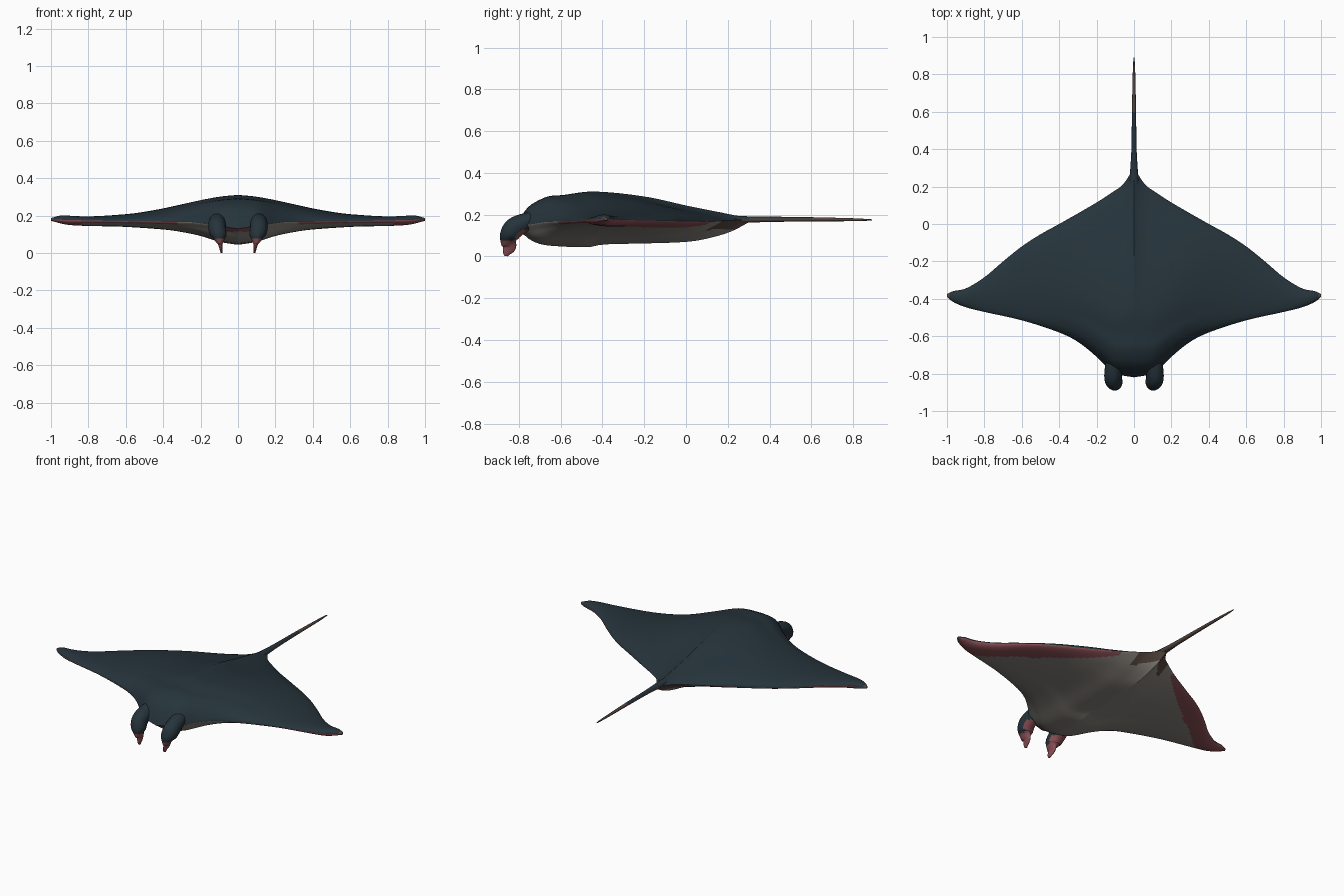
import bpy, bmesh, math
from mathutils import Vector

old = bpy.data.objects.get("Cube")
if old:
    bpy.data.objects.remove(old, do_unlink=True)


def material(name, rgb):
    mat = bpy.data.materials.new(name)
    mat.use_nodes = True
    colour = (*rgb, 1)
    mat.diffuse_color = colour
    mat.node_tree.nodes["Principled BSDF"].inputs["Base Color"].default_value = colour
    return mat


SLATE, BELLY, PINK, BROWN = range(4)
MATERIALS = [
    material("slate_blue", (0.019, 0.034, 0.044)),
    material("belly_grey", (0.25, 0.23, 0.205)),
    material("muted_pink", (0.24, 0.075, 0.085)),
    material("dark_brown", (0.09, 0.06, 0.05)),
]


def curve(points, v):
    """Smooth curve through (position, value) pairs."""
    last = len(points) - 1
    if v <= points[0][0]:
        return points[0][1]
    if v >= points[last][0]:
        return points[last][1]

    def slope(i):
        a, b = points[max(i - 1, 0)], points[min(i + 1, last)]
        return (b[1] - a[1]) / (b[0] - a[0])

    i = max(k for k in range(last) if points[k][0] <= v)
    (x0, y0), (x1, y1) = points[i], points[i + 1]
    h = x1 - x0
    s = (v - x0) / h
    bend = s * s * (3 - 2 * s)
    return (y0 + (y1 - y0) * bend + h * slope(i) * s * (1 - s) ** 2
            - h * slope(i + 1) * s * s * (1 - s))


def lerp(a, b, f):
    return a + (b - a) * f


def finish(name, bm, rule):
    """Turn a bmesh into a smooth object coloured by a face rule."""
    bmesh.ops.recalc_face_normals(bm, faces=bm.faces)
    bm.normal_update()
    for face in bm.faces:
        face.smooth = True
        face.material_index = rule(face)
    mesh = bpy.data.meshes.new(name)
    bm.to_mesh(mesh)
    bm.free()
    for mat in MATERIALS:
        mesh.materials.append(mat)
    obj = bpy.data.objects.new(name, mesh)
    bpy.context.collection.objects.link(obj)
    return obj


# Outline of one half, from the middle to the wing tip
LEADING = [(0, -0.82), (0.1, -0.8), (0.14, -0.77), (0.2, -0.71), (0.3, -0.63),
           (0.4, -0.58), (0.6, -0.515), (0.8, -0.47), (0.9, -0.445),
           (0.97, -0.415), (1, -0.39)]
TRAILING = [(0, 0.32), (0.02, 0.27), (0.06, 0.21), (0.1, 0.18), (0.2, 0.115),
            (0.4, 0), (0.5, -0.055), (0.6, -0.12), (0.7, -0.2), (0.8, -0.285),
            (0.9, -0.345), (0.97, -0.36), (1, -0.375)]
# Highest and lowest point across the span
CREST = [(0, 0.311), (0.1, 0.302), (0.2, 0.285), (0.3, 0.263), (0.4, 0.24),
         (0.5, 0.221), (0.6, 0.208), (0.8, 0.196), (0.95, 0.2), (1, 0.187)]
KEEL = [(0, 0.045), (0.1, 0.06), (0.2, 0.09), (0.3, 0.11), (0.4, 0.125),
        (0.6, 0.14), (0.9, 0.15), (1, 0.172)]
# Back and belly shape along the middle, as a share of full height
BACK = [(0, 0), (0.03, 0.36), (0.06, 0.6), (0.11, 0.79), (0.15, 0.88), (0.2, 0.9),
        (0.33, 1), (0.55, 0.84), (0.73, 0.53), (0.91, 0.21), (1, 0)]
UNDER = [(0, 0), (0.045, 0.38), (0.06, 0.56), (0.11, 0.85), (0.2, 0.97), (0.31, 1),
         (0.37, 0.88), (0.55, 0.84), (0.73, 0.78), (0.82, 0.64), (0.91, 0.4), (1, 0)]


def surface_point(x, t, top):
    ax = abs(x)
    y = lerp(curve(LEADING, ax), curve(TRAILING, ax), t)
    f = min(ax / 0.55, 1)
    wing = f * f * (3 - 2 * f)
    rim = lerp(lerp(0.13, 0.175, t), 0.165, min(ax / 0.25, 1)) + 0.015 * ax * ax
    middle = curve(BACK if top else UNDER, t)
    blade = math.sqrt(max(4 * t * (1 - t), 0))
    extreme = curve(CREST if top else KEEL, ax)
    return Vector((x, y, lerp(rim, extreme, lerp(middle, blade, wing))))


# Body and wings: one closed section per station, lofted tip to tip
COUNT = 52
steps = [(1 - math.cos(math.pi * i / COUNT)) / 2 for i in range(COUNT + 1)]
stations = [-s for s in reversed(steps[1:])] + steps
bm = bmesh.new()
top_face = bm.faces.layers.int.new("top")
rings = []
for x in stations:
    upper = [bm.verts.new(surface_point(x, t, True)) for t in steps]
    lower = [bm.verts.new(surface_point(x, t, False)) for t in steps[1:-1]]
    rings.append(upper + lower[::-1])
size = len(rings[0])
for a, b in zip(rings, rings[1:]):
    for i in range(size):
        j = (i + 1) % size
        face = bm.faces.new((a[i], a[j], b[j], b[i]))
        face[top_face] = int(i < COUNT)
for ring in (rings[0], rings[-1]):
    bm.faces.new(ring)


def body_colour(face):
    c = face.calc_center_median()
    ax = abs(c.x)
    if ax > 0.985:
        return BROWN
    if face[top_face]:
        return SLATE
    front = c.y - curve(LEADING, ax)
    rear = curve(TRAILING, ax) - c.y
    # Pink rims and tips under the wings, and the mouth between the lobes
    band = min(0.13, 0.3 * (ax - 0.12))
    if ax > 0.87 or (ax > 0.2 and rear < band) or (ax > 0.33 and front < 0.012):
        return PINK
    if ax < 0.08 and front < 0.03:
        return PINK
    if ax < 0.1 and rear < 0.08:
        return BROWN
    return BELLY


finish("body_and_wings", bm, body_colour)


def tube(name, path, rule, sides=20):
    """Loft ellipses along a path of (x, y, z, side radius, other radius)."""
    bm = bmesh.new()
    centres = [Vector(p[:3]) for p in path]
    loops = []
    for i, p in enumerate(path):
        along = centres[min(i + 1, len(path) - 1)] - centres[max(i - 1, 0)]
        across = Vector((1, 0, 0))
        normal = along.cross(across).normalized()
        loops.append([bm.verts.new(centres[i] + across * p[3] * math.cos(a)
                                   + normal * p[4] * math.sin(a))
                      for a in (math.tau * k / sides for k in range(sides))])
    for a, b in zip(loops, loops[1:]):
        for k in range(sides):
            n = (k + 1) % sides
            bm.faces.new((a[k], a[n], b[n], b[k]))
    bm.faces.new(loops[0])
    bm.faces.new(loops[-1])
    return finish(name, bm, rule)


def refine(path, parts=5):
    """Resample a path smoothly."""
    tracks = [list(enumerate(values)) for values in zip(*path)]
    total = (len(path) - 1) * parts
    return [[curve(track, i / parts) for track in tracks] for i in range(total + 1)]


# Whip tail
def tail_colour(face):
    c = face.calc_center_median()
    return SLATE if face.normal.z > 0.2 and c.y < 0.6 else BROWN


TAIL = [(0, 0.14, 0.178, 0.03, 0.025), (0, 0.28, 0.177, 0.021, 0.016),
        (0, 0.4, 0.178, 0.014, 0.013), (0, 0.6, 0.178, 0.011, 0.01),
        (0, 0.8, 0.176, 0.007, 0.007), (0, 0.89, 0.175, 0.003, 0.003)]
tube("tail", refine(TAIL), tail_colour)


# Curled head lobes
def lobe_colour(face):
    c = face.calc_center_median()
    inner = face.normal.y > 0.3 and c.z < 0.13
    return PINK if c.z < 0.075 or inner else SLATE


LOBE = [(0.1, -0.68, 0.19, 0.04, 0.03), (0.11, -0.76, 0.168, 0.045, 0.042),
        (0.112, -0.82, 0.137, 0.047, 0.05), (0.106, -0.846, 0.1, 0.045, 0.045),
        (0.1, -0.85, 0.072, 0.028, 0.037), (0.095, -0.846, 0.046, 0.012, 0.033),
        (0.09, -0.857, 0.02, 0.008, 0.021), (0.088, -0.86, 0.002, 0.005, 0.009)]
for side, label in ((1, "left"), (-1, "right")):
    path = [(side * p[0], *p[1:]) for p in LOBE]
    tube(label + "_head_lobe", refine(path), lobe_colour)
